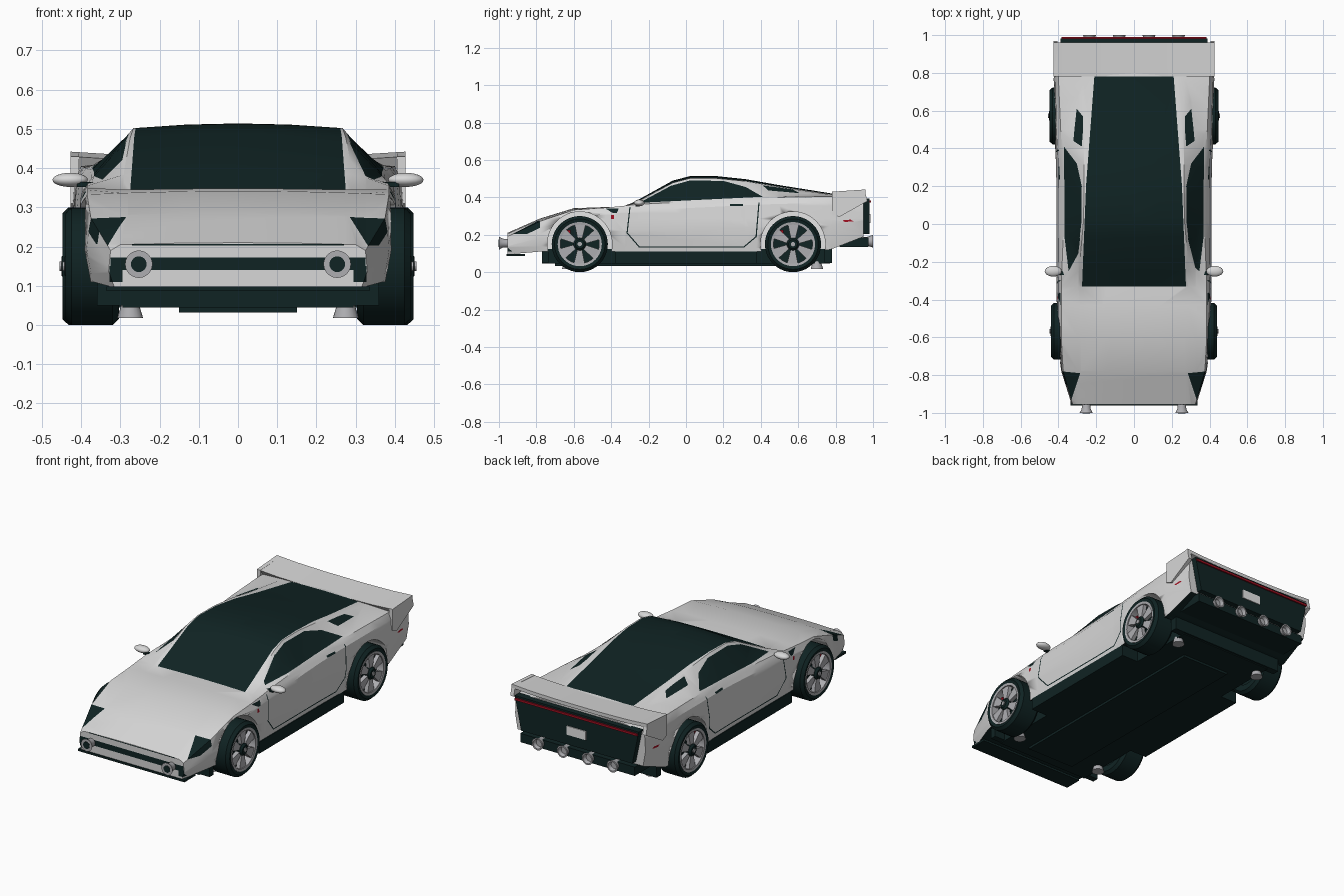
import bpy, bmesh, math
from mathutils import Vector

cube = bpy.data.objects.get("Cube")
if cube:
    bpy.data.objects.remove(cube)


def material(name, r, g, b):
    m = bpy.data.materials.new(name)
    m.use_nodes = True
    m.diffuse_color = (r, g, b, 1)
    m.node_tree.nodes["Principled BSDF"].inputs["Base Color"].default_value = (r, g, b, 1)
    return m


PAINT = material("pale_grey_paint", .68, .68, .68)
DARK = material("dark_glass_and_trim", .005, .017, .017)
RED = material("red_lamp", .35, .005, .015)
WHITE = material("white", .9, .9, .9)
SILVER = material("silver_metal", .42, .42, .44)
BODY_MATS = [PAINT, DARK, RED, WHITE]


def finish(name, bm, mats, angle=30):
    bmesh.ops.recalc_face_normals(bm, faces=bm.faces)
    me = bpy.data.meshes.new(name)
    bm.to_mesh(me)
    bm.free()
    for m in mats:
        me.materials.append(m)
    ob = bpy.data.objects.new(name, me)
    bpy.context.collection.objects.link(ob)
    bpy.ops.object.select_all(action='DESELECT')
    ob.select_set(True)
    bpy.context.view_layer.objects.active = ob
    bpy.ops.object.shade_smooth_by_angle(angle=math.radians(angle))
    return ob


def skin(bm, rings, loop=False, caps=True):
    """Join rings of points into a surface."""
    rings = [[bm.verts.new(p) for p in ring] for ring in rings]
    n = len(rings[0])
    pairs = list(zip(rings, rings[1:])) + ([(rings[-1], rings[0])] if loop else [])
    for a, b in pairs:
        for i in range(n):
            bm.faces.new((a[i], a[(i + 1) % n], b[(i + 1) % n], b[i]))
    if caps and not loop:
        bm.faces.new(rings[0])
        bm.faces.new(rings[-1])


def place(axis, h, u, v):
    p = [u, v]
    p.insert(axis, h)
    return Vector(p)


def prism(name, pts, axis, lo, hi, mat):
    bm = bmesh.new()
    skin(bm, [[place(axis, h, *p) for p in pts] for h in (lo, hi)])
    return finish(name, bm, [mat])


def box(name, x, y, z, mat):
    return prism(name, [(x[0], y[0]), (x[1], y[0]), (x[1], y[1]), (x[0], y[1])], 2, *z, mat)


def circle(r, n, u=0, v=0):
    return [(u + r * math.cos(2 * math.pi * i / n), v + r * math.sin(2 * math.pi * i / n)) for i in range(n)]


def lathe(name, profile, axis, centre, mat, loop=False, n=32, flip=1):
    bm = bmesh.new()
    skin(bm, [[Vector(centre) + place(axis, h * flip, *p) for p in circle(r, n)] for r, h in profile], loop)
    return finish(name, bm, [mat])


def paint(bm, outline, axis, sign, index):
    """Cut a convex outline into the faces turned to one axis and colour it."""
    u, v = [a for a in range(3) if a != axis]
    area = sum(a[0] * b[1] - a[1] * b[0] for a, b in zip(outline, outline[1:] + outline[:1]))
    if area < 0:
        outline = outline[::-1]
    tag = bm.faces.layers.int.get("region") or bm.faces.layers.int.new("region")
    for f in bm.faces:
        f.normal_update()
        f[tag] = int(f.normal[axis] * sign > .15)
    for a, b in zip(outline, outline[1:] + outline[:1]):
        co = place(axis, 0, *a)
        no = place(axis, 0, b[1] - a[1], a[0] - b[0]).normalized()
        faces = [f for f in bm.faces if f[tag]]
        geom = list({e for f in faces for e in list(f.verts) + list(f.edges)}) + faces
        if not faces:
            return
        bmesh.ops.bisect_plane(bm, geom=geom, dist=1e-5, plane_co=co, plane_no=no)
        for f in bm.faces:
            if f[tag] and (f.calc_center_median() - co).dot(no) > 0:
                f[tag] = 0
    for f in bm.faces:
        if f[tag]:
            f.material_index = index


def rect(u0, u1, v0, v1):
    return [(u0, v0), (u1, v0), (u1, v1), (u0, v1)]


# Body shell: y, sill z, half width, belt x, belt z, roof edge x, roof edge z, top z
STATIONS = [
    (-.955, .095, .33, .325, .19, .3, .205, .21),
    (-.78, .11, .385, .375, .272, .28, .28, .287),
    (-.6, .11, .41, .385, .333, .28, .337, .342),
    (-.43, .11, .41, .385, .345, .285, .345, .348),
    (-.33, .11, .41, .385, .355, .29, .343, .347),
    (-.25, .11, .41, .382, .363, .292, .383, .39),
    (-.07, .11, .41, .375, .372, .275, .478, .49),
    (.02, .11, .41, .373, .378, .267, .502, .513),
    (.16, .11, .41, .373, .385, .265, .502, .514),
    (.32, .11, .413, .378, .393, .265, .486, .497),
    (.5, .11, .422, .388, .4, .262, .455, .465),
    (.77, .12, .425, .4, .405, .27, .415, .422),
    (.95, .19, .41, .4, .385, .27, .4, .405)]
body = bmesh.new()
rings = []
for y, sill, w, bx, bz, rx, rz, top in STATIONS:
    half = [(w - .015, sill), (w, sill + .45 * (bz - sill)), ((w * 2 + bx) / 3, bz - .035),
            (bx, bz), (rx, rz), (rx / 2, rz + .75 * (top - rz))]
    ring = half + [(0, top)] + [(-x, z) for x, z in half[::-1]]
    rings.append([(x, y, z) for x, z in ring])
skin(body, rings)
bmesh.ops.recalc_face_normals(body, faces=body.faces)
for f in body.faces:
    if f.normal.z < -.8:
        f.material_index = 1

# Windscreen, roof and rear glass in one dark strip, then the nose intake
paint(body, [(-.275, -.33), (.275, -.33), (.254, .2), (.21, .78), (-.21, .78), (-.254, .2)], 2, 1, 1)
paint(body, rect(-.325, .325, .14, .172), 1, -1, 1)
paint(body, rect(-.27, .27, .203, .207), 1, -1, 1)
door = [(-.3, .345), (-.315, .21), (-.25, .135), (.31, .135), (.375, .19), (.39, .37)]
for s in (1, -1):
    paint(body, rect(min(s * .295, s * .328), max(s * .295, s * .328), .11, .15), 1, -1, 1)
    # Headlamps, side window, quarter window
    paint(body, [(s * .385, -.78), (s * .285, -.79), (s * .335, -.94)], 2, 1, 1)
    paint(body, [(-.25, .371), (.41, .403), (.32, .455), (.2, .488), (.02, .49), (-.08, .462)], 0, s, 1)
    paint(body, [(.41, .464), (.44, .437), (.61, .422), (.57, .442)], 0, s, 1)
    # Door seam, handle, fender vent and side markers
    for a, b in zip(door, door[1:]):
        d = (Vector(b) - Vector(a)).normalized() * .003
        n = Vector((-d.y, d.x))
        a, b = Vector(a) - d, Vector(b) + d
        paint(body, [tuple(p) for p in (a - n, b - n, b + n, a + n)], 0, s, 1)
    paint(body, rect(.235, .305, .355, .365), 0, s, 1)
    paint(body, [(-.43, .34), (-.36, .34), (-.37, .315), (-.39, .315)], 0, s, 1)
    paint(body, rect(-.4, -.385, .285, .305), 0, s, 2)
    paint(body, [(.835, .277), (.85, .268), (.895, .272), (.88, .281)], 0, s, 2)
body.faces.layers.int.remove(body.faces.layers.int["region"])
shell = finish("body_shell", body, BODY_MATS, 25)

# Wheel arches cut through the shell
WHEELS = [("front", -.568, .372), ("rear", .572, .38)]
for s in (1, -1):
    for end, y, x in WHEELS:
        cutter = prism("arch_cutter", circle(.173, 48, y, .15), 0, s * .29, s * .6, WHITE)
        cutter.data.materials.clear()
        for m in BODY_MATS:
            cutter.data.materials.append(m)
        for p in cutter.data.polygons:
            p.material_index = 3
        cutter.hide_render = True
        mod = shell.modifiers.new("arch", 'BOOLEAN')
        mod.operation, mod.solver, mod.object = 'DIFFERENCE', 'EXACT', cutter
        bpy.ops.object.select_all(action='DESELECT')
        shell.select_set(True)
        bpy.context.view_layer.objects.active = shell
        bpy.ops.object.modifier_apply(modifier=mod.name)
        bpy.data.objects.remove(cutter)

# Wheels
TYRE = [(.1, -.065), (.135, -.068), (.15, -.052), (.15, .052), (.135, .068), (.118, .064), (.112, .03)]
RIM = [(.104, .02), (.104, .064), (.118, .066), (.118, .02)]
for s, side in ((1, "left"), (-1, "right")):
    for end, y, x in WHEELS:
        tag, c = f"{side}_{end}_", (s * x, y, .15)
        lathe(tag + "tyre", TYRE, 0, c, DARK, True, 40, s)
        lathe(tag + "rim", RIM, 0, c, SILVER, True, 40, s)
        lathe(tag + "wheel_back", [(.112, -.02), (.112, .02)], 0, c, DARK, n=40, flip=s)
        lathe(tag + "hub", [(.034, .02), (.034, .06), (.024, .07)], 0, c, DARK, n=16, flip=s)
        lathe(tag + "hub_cap", [(.012, .06), (.012, .075)], 0, c, SILVER, n=12, flip=s)
        bm = bmesh.new()
        for k in range(6):
            ca, sa = math.cos(k * math.pi / 3 + .5), math.sin(k * math.pi / 3 + .5)
            flat = [(.028, -.012), (.108, -.03), (.108, .03), (.028, .012)]
            skin(bm, [[(c[0] + s * h, y + r * ca - t * sa, .15 + r * sa + t * ca) for r, t in flat]
                      for h in (.035, .058)])
        finish(tag + "spokes", bm, [SILVER])
        box(tag + "caliper", sorted((s * (x + .02), s * (x + .032))), (y - .08, y - .05), (.19, .225), RED)

    # Door mirror
    bm = bmesh.new()
    bmesh.ops.create_uvsphere(bm, u_segments=20, v_segments=12, radius=1)
    bmesh.ops.scale(bm, vec=(.045, .028, .018), verts=bm.verts)
    bmesh.ops.translate(bm, vec=(s * .428, -.25, .37), verts=bm.verts)
    finish(side + "_mirror", bm, [PAINT], 60)
    box(side + "_mirror_stalk", sorted((s * .36, s * .41)), (-.27, -.25), (.352, .364), DARK)

    # Nose lamp and spoiler end plate
    lathe(side + "_nose_lamp", [(.022, .05), (.024, .02), (.035, 0)], 1, (s * .253, -1, .155), SILVER, n=24)
    lathe(side + "_nose_lamp_lens", [(.02, 0), (.02, .01)], 1, (s * .253, -1.002, .155), DARK, n=24)
    prism(side + "_spoiler_plate", [(.78, .43), (.955, .44), (.97, .38), (.82, .295), (.78, .31)],
          0, s * .405, s * .427, PAINT)
    box(side + "_sill", sorted((s * .28, s * .4)), (-.38, .38), (.045, .11), DARK)
    for end, y in (("front", -.63), ("rear", .7)):
        lathe(f"{side}_{end}_jack_foot", [(.033, .018), (.02, .06)], 2, (s * .275, y, 0), SILVER, n=20)

# Spoiler wing, dipping slightly at the middle
bm = bmesh.new()
skin(bm, [[(x, y, z - dip) for y, z in ((.78, .43), (.96, .442), (.96, .422), (.8, .4))]
          for x, dip in ((-.427, 0), (-.3, .008), (-.12, .012), (.12, .012), (.3, .008), (.427, 0))])
finish("spoiler_wing", bm, [PAINT])

# Underside
box("floor_pan", (-.295, .295), (-.77, .77), (.045, .125), DARK)
box("front_floor_lip", (-.36, .36), (-.77, -.735), (.05, .11), DARK)
box("rear_floor_lip", (-.36, .36), (.74, .78), (.05, .125), DARK)
box("centre_skid", (-.15, .15), (-.7, .6), (.032, .046), DARK)
box("front_splitter", (-.335, .335), (-.96, -.86), (.086, .098), DARK)

# Tail
prism("rear_panel", [(-.39, .395), (.39, .395), (.35, .205), (-.35, .205)], 1, .94, .982, DARK)
box("tail_light_strip", (-.385, .385), (.97, .99), (.372, .384), RED)
box("blank_plate", (-.06, .06), (.975, .987), (.262, .312), WHITE)
box("rear_valance", (-.36, .36), (.82, .975), (.135, .185), DARK)
for i in range(4):
    lathe(f"exhaust_{i + 1}", [(.022, -.1), (.024, -.03), (.034, 0), (.026, 0), (.02, -.02)], 1,
          (-.235 + i * .157, 1, .165), SILVER, n=24)
